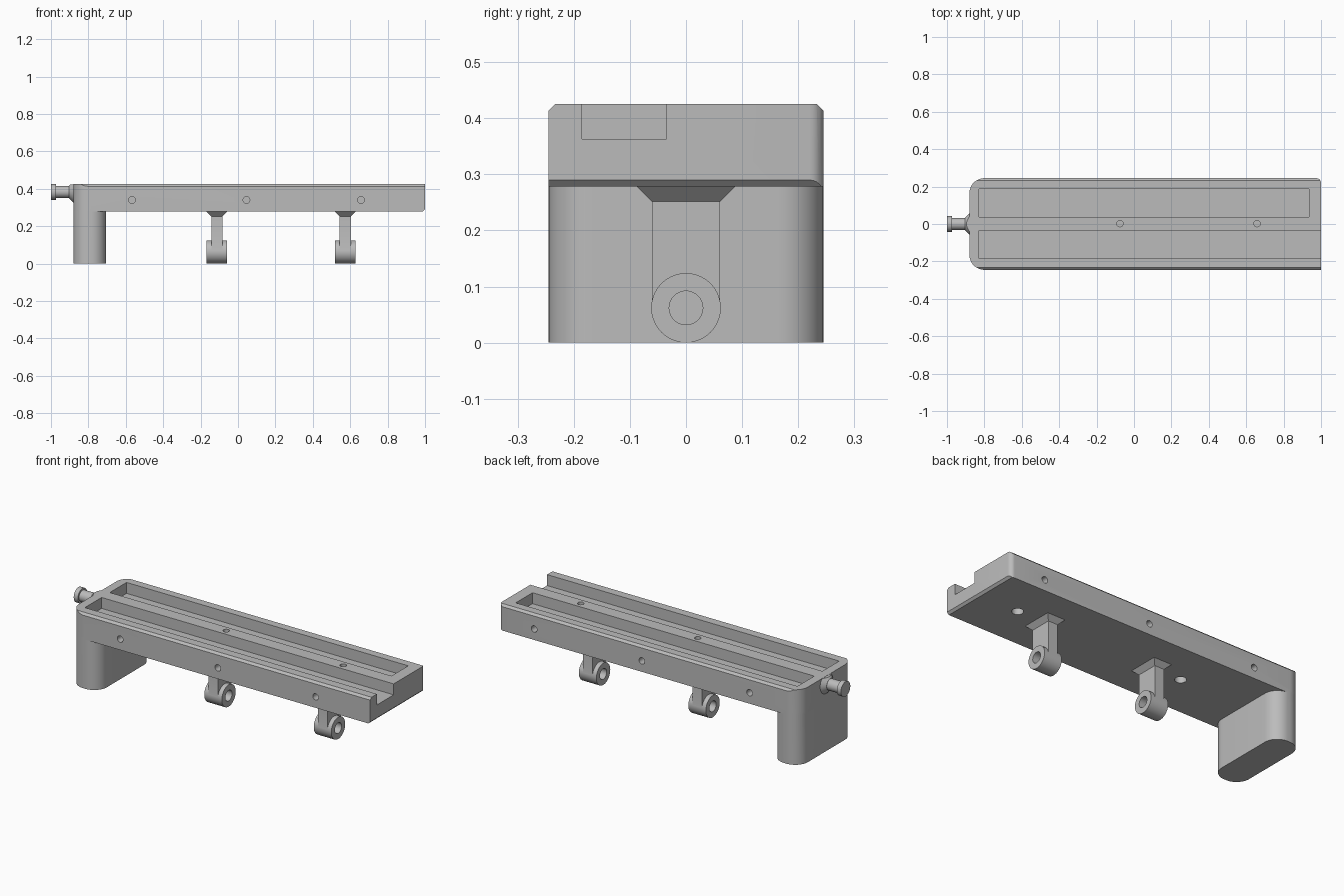
import bpy
import bmesh
from math import pi
from mathutils import Matrix, Vector

old = bpy.data.objects.get("Cube")
if old:
    bpy.data.objects.remove(old, do_unlink=True)

grey = bpy.data.materials.new("plain grey")
grey.use_nodes = True
grey.diffuse_color = (0.5, 0.5, 0.5, 1)
grey.node_tree.nodes["Principled BSDF"].inputs["Base Color"].default_value = (0.5, 0.5, 0.5, 1)

HALF_W, TOP, UNDER, BACK_END = 0.245, 0.425, 0.278, -0.88
AXES = {"X": Matrix.Rotation(pi / 2, 4, "Y"), "Y": Matrix.Rotation(pi / 2, 4, "X"), "Z": Matrix()}


def finish(bm, name):
    bmesh.ops.recalc_face_normals(bm, faces=bm.faces)
    mesh = bpy.data.meshes.new(name)
    bm.to_mesh(mesh)
    bm.free()
    mesh.materials.append(grey)
    obj = bpy.data.objects.new(name, mesh)
    bpy.context.collection.objects.link(obj)
    return obj


def box(name, lo, hi):
    bm = bmesh.new()
    bmesh.ops.create_cube(bm, size=1)
    lo, hi = Vector(lo), Vector(hi)
    for v in bm.verts:
        v.co = (lo + hi) / 2 + v.co * (hi - lo)
    return finish(bm, name)


def rod(name, axis, centre, length, r1, r2=None):
    bm = bmesh.new()
    bmesh.ops.create_cone(bm, cap_ends=True, segments=40, radius1=r1,
                          radius2=r1 if r2 is None else r2, depth=length,
                          matrix=Matrix.Translation(centre) @ AXES[axis])
    return finish(bm, name)


def bevel_edges(obj, test, width, segments):
    """Bevel the edges whose two end points satisfy the test."""
    bm = bmesh.new()
    bm.from_mesh(obj.data)
    edges = [e for e in bm.edges if test(*[v.co for v in e.verts])]
    bmesh.ops.bevel(bm, geom=edges, offset=width, segments=segments,
                    affect="EDGES", profile=0.5, clamp_overlap=True)
    bm.to_mesh(obj.data)
    bm.free()


def boolean(obj, other, operation):
    mod = obj.modifiers.new(operation, "BOOLEAN")
    mod.operation, mod.object, mod.solver = operation, other, "EXACT"
    bpy.context.view_layer.objects.active = obj
    bpy.ops.object.modifier_apply(modifier=mod.name)
    bpy.data.objects.remove(other, do_unlink=True)


def smooth(obj):
    bpy.ops.object.select_all(action="DESELECT")
    obj.select_set(True)
    bpy.context.view_layer.objects.active = obj
    bpy.ops.object.shade_smooth_by_angle(angle=pi / 6)


def upright(a, b):
    return abs(a.z - b.z) > 0.05


# Beam: long chamfers on top, one under the free end
beam = box("beam", (BACK_END, -HALF_W, UNDER), (1, HALF_W, TOP))
bevel_edges(beam, lambda a, b: (abs(a.x - b.x) > 1 and a.z > 0.4)
            or (a.x > 0.9 and b.x > 0.9 and a.z < 0.3 and b.z < 0.3), 0.012, 1)

# Rounded plan outline trims the beam ends
outline = box("outline", (BACK_END, -HALF_W, 0.1), (1, HALF_W, 0.6))
bevel_edges(outline, lambda a, b: upright(a, b) and a.x < 0, 0.08, 12)
bevel_edges(outline, lambda a, b: upright(a, b) and a.x > 0.9 and a.y > 0.2, 0.025, 6)
boolean(beam, outline, "INTERSECT")

# Foot block with rounded corners
foot = box("foot", (BACK_END, -HALF_W, 0), (-0.705, HALF_W, UNDER + 0.02))
bevel_edges(foot, upright, 0.08, 12)
boolean(beam, foot, "UNION")

# Top channels: the rear one closed, the front one open at the free end
boolean(beam, box("rear_channel", (-0.83, 0.038, 0.363), (0.935, 0.188, 0.6)), "DIFFERENCE")
boolean(beam, box("front_channel", (-0.83, -0.185, 0.363), (1.1, -0.035, 0.6)), "DIFFERENCE")

# Blind screw holes on the sides, top and underside
for x in (-0.567, 0.045, 0.658):
    boolean(beam, rod("front_hole", "Y", (x, -HALF_W, 0.34), 0.2, 0.018), "DIFFERENCE")
for x in (-0.57, 0.105, 0.78):
    boolean(beam, rod("rear_hole", "Y", (x, HALF_W, 0.34), 0.2, 0.018), "DIFFERENCE")
for x in (-0.075, 0.658):
    boolean(beam, rod("top_hole", "Z", (x, 0.002, TOP), 0.12, 0.017), "DIFFERENCE")
for x in (-0.3, 0.75):
    boolean(beam, rod("under_hole", "Z", (x, 0, UNDER), 0.1, 0.03), "DIFFERENCE")
smooth(beam)

# Hanging lugs: flared root, flat column and a bored hub
for name, x in (("middle_lug", -0.113), ("end_lug", 0.573)):
    lug = box(name, (x - 0.03, -0.061, 0.062), (x + 0.03, 0.061, UNDER))
    flare = box("flare", (x - 0.03, -0.061, 0.252), (x + 0.03, 0.061, UNDER))
    for v in flare.data.vertices:
        if v.co.z > 0.27:
            v.co.x += 0.026 if v.co.x > x else -0.026
            v.co.y += 0.026 if v.co.y > 0 else -0.026
    boolean(lug, flare, "UNION")
    boolean(lug, rod("hub", "X", (x, 0, 0.062), 0.11, 0.062), "UNION")
    boolean(lug, rod("bore", "X", (x, 0, 0.062), 0.2, 0.03), "DIFFERENCE")
    smooth(lug)

# End knob: head, stem and a collar cut level with the beam top
KNOB_Z = 0.383
smooth(rod("knob_head", "X", (-0.987, 0, KNOB_Z), 0.026, 0.042))
smooth(rod("knob_stem", "X", (-0.93, 0, KNOB_Z), 0.1, 0.032))
collar = rod("knob_collar", "X", (-0.887, 0, KNOB_Z), 0.034, 0.033, 0.067)
boolean(collar, box("trim", (-1.1, -0.2, TOP - 0.001), (-0.7, 0.2, 0.6)), "DIFFERENCE")
smooth(collar)
